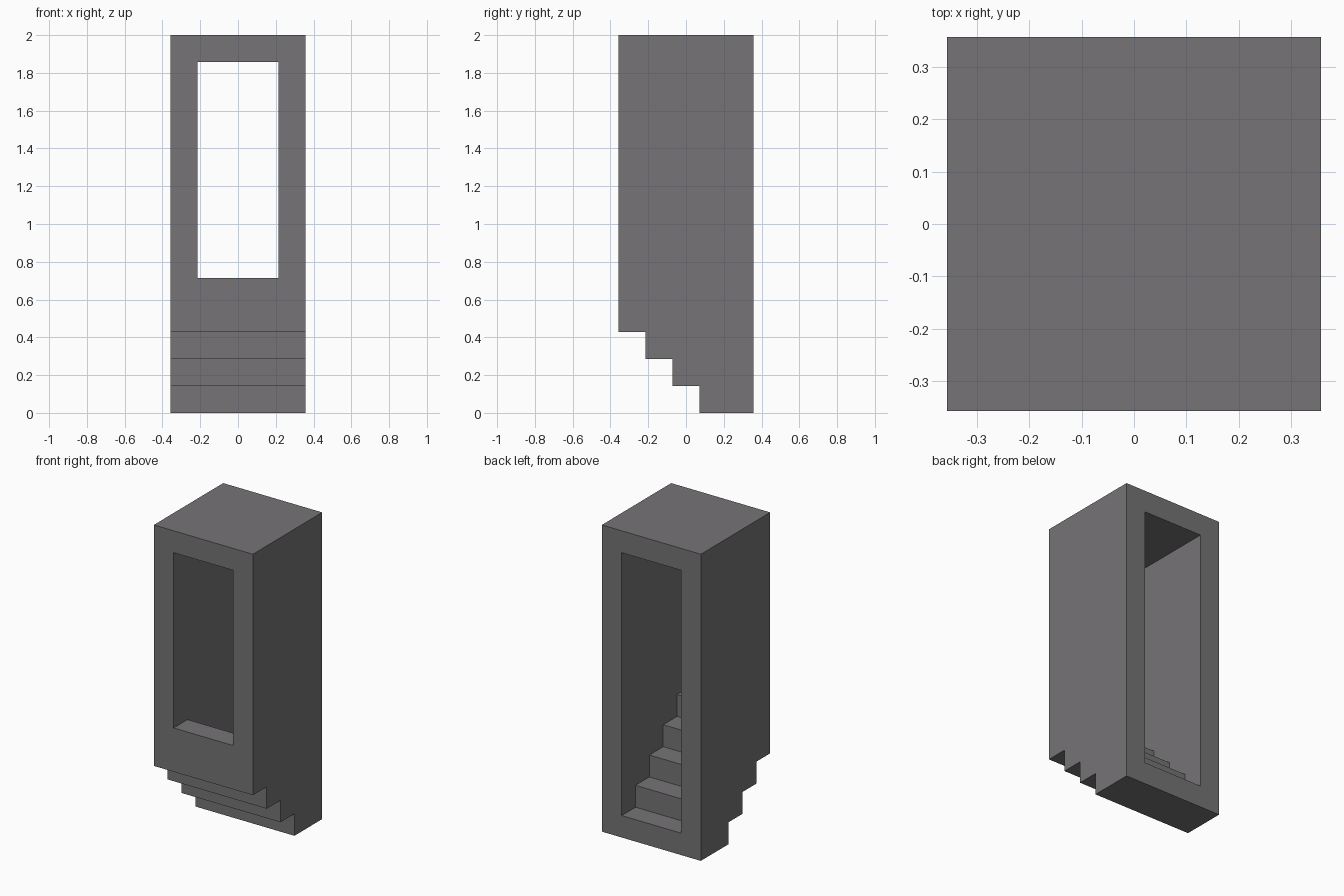
import bpy
import bmesh

cube = bpy.data.objects.get("Cube")
if cube:
    bpy.data.objects.remove(cube, do_unlink=True)

U = 1 / 7            # one step: rise and run
HALF = 2.5           # half of the block's width and depth, in steps
HEIGHT = 14
INNER = 1.5          # half of the passage width, in steps

stone = bpy.data.materials.new("grey_stone")
stone.use_nodes = True
colour = (0.18, 0.174, 0.18, 1)
stone.diffuse_color = colour
bsdf = stone.node_tree.nodes["Principled BSDF"]
bsdf.inputs["Base Color"].default_value = colour
bsdf.inputs["Roughness"].default_value = 0.9


def stairs(count, z, back, front):
    """Side outline (y, z) of a flight that climbs from the back to the front."""
    points = [(back, z)]
    for i in range(1, count):
        y = HALF - i - (count == 4)
        points += [(y, z + i - 1), (y, z + i)]
    return points + [(front, z + count - 1)]


def prism(name, outline, half_width):
    """Extrude a side outline across x."""
    bm = bmesh.new()
    face = bm.faces.new([bm.verts.new((-half_width * U, y * U, z * U)) for y, z in outline])
    extruded = bmesh.ops.extrude_face_region(bm, geom=[face])
    moved = [v for v in extruded["geom"] if isinstance(v, bmesh.types.BMVert)]
    bmesh.ops.translate(bm, verts=moved, vec=(2 * half_width * U, 0, 0))
    bmesh.ops.recalc_face_normals(bm, faces=bm.faces)
    mesh = bpy.data.meshes.new(name)
    bm.to_mesh(mesh)
    bm.free()
    mesh.materials.append(stone)
    obj = bpy.data.objects.new(name, mesh)
    bpy.context.collection.objects.link(obj)
    return obj


# Block with a stepped underside
shell = stairs(4, 0, HALF, -HALF) + [(-HALF, HEIGHT), (HALF, HEIGHT)]
stairwell = prism("stairwell_block", shell, HALF)

# Passage through the block: stepped floor, flat ceiling, open at both ends
end = HALF + 1
passage = stairs(5, 1, end, -end) + [(-end, HEIGHT - 1), (end, HEIGHT - 1)]
cutter = prism("passage_cutter", passage, INNER)
cutter.hide_render = True

cut = stairwell.modifiers.new("passage", "BOOLEAN")
cut.operation = "DIFFERENCE"
cut.solver = "EXACT"
cut.object = cutter

# Bake the cut and discard the cutter
bpy.context.view_layer.objects.active = stairwell
bpy.ops.object.modifier_apply(modifier=cut.name)
bpy.data.objects.remove(cutter, do_unlink=True)
